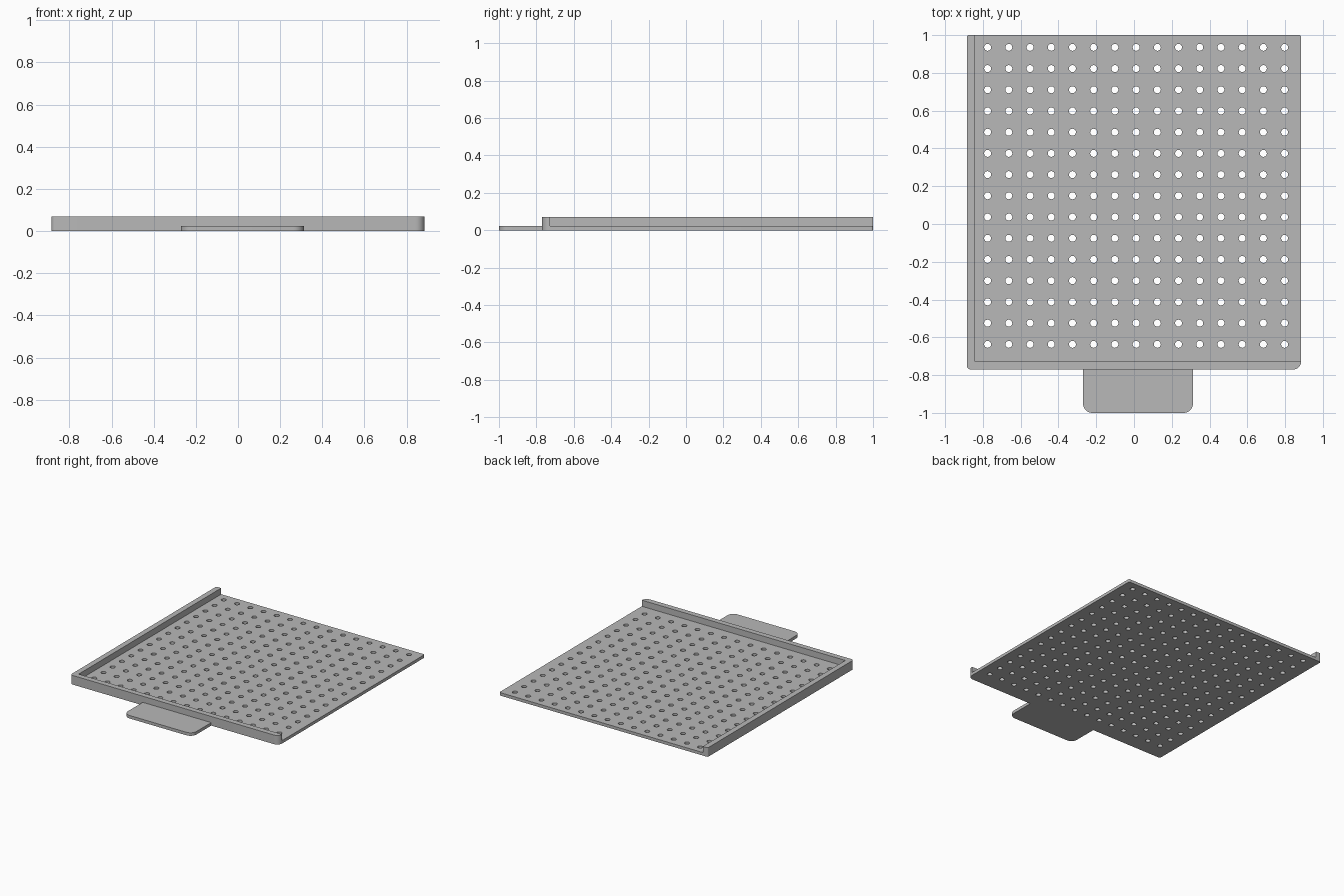
import bpy
import bmesh
from math import cos, sin, pi, radians
from mathutils import Vector

if "Cube" in bpy.data.objects:
    bpy.data.objects.remove(bpy.data.objects["Cube"], do_unlink=True)

GREY = (0.48, 0.48, 0.48, 1)
grey = bpy.data.materials.new("light grey plastic")
grey.use_nodes = True
grey.diffuse_color = GREY
grey.node_tree.nodes["Principled BSDF"].inputs["Base Color"].default_value = GREY

# Main dimensions
LEFT, RIGHT, FRONT, BACK = -0.885, 0.885, -0.77, 1.0
FLOOR, RIM, WALL = 0.023, 0.07, 0.042
PITCH, COUNT, HOLE_R = 0.1123, 15, 0.0185


def rounded(corners, steps=8):
    """Turn (x, y, radius) corners into an outline with rounded corners."""
    outline = []
    for i, (x, y, r) in enumerate(corners):
        p = Vector((x, y))
        if r == 0:
            outline.append(p)
            continue
        a = (Vector(corners[i - 1][:2]) - p).normalized() * r
        b = (Vector(corners[(i + 1) % len(corners)][:2]) - p).normalized() * r
        for k in range(steps + 1):
            t = k / steps * pi / 2
            outline.append(p + a * (1 - sin(t)) + b * (1 - cos(t)))
    return outline


def prism(name, outlines, z0, z1):
    """Extrude one or more closed outlines from z0 up to z1."""
    bm = bmesh.new()
    for outline in outlines:
        low = [bm.verts.new((p[0], p[1], z0)) for p in outline]
        high = [bm.verts.new((p[0], p[1], z1)) for p in outline]
        bm.faces.new(low[::-1])
        bm.faces.new(high)
        for i in range(len(low)):
            j = (i + 1) % len(low)
            bm.faces.new((low[i], low[j], high[j], high[i]))
    bmesh.ops.recalc_face_normals(bm, faces=bm.faces)
    mesh = bpy.data.meshes.new(name)
    bm.to_mesh(mesh)
    bm.free()
    mesh.materials.append(grey)
    obj = bpy.data.objects.new(name, mesh)
    bpy.context.collection.objects.link(obj)
    return obj


def activate(obj):
    bpy.ops.object.select_all(action="DESELECT")
    obj.select_set(True)
    bpy.context.view_layer.objects.active = obj


# Flat base plate
base = prism("base_plate", [rounded([
    (LEFT, FRONT, 0.02), (RIGHT, FRONT, WALL),
    (RIGHT, BACK, 0.01), (LEFT, BACK, 0.01)])], 0, FLOOR)

# Square grid of drain holes cut through the plate
circle = [(HOLE_R * cos(k * pi / 8), HOLE_R * sin(k * pi / 8)) for k in range(16)]
holes = [[(-0.775 + i * PITCH + cx, -0.637 + j * PITCH + cy) for cx, cy in circle]
         for i in range(COUNT) for j in range(COUNT)]
cutter = prism("hole_cutter", holes, -0.05, 0.1)
cutter.hide_render = True
cut = base.modifiers.new("holes", "BOOLEAN")
cut.operation = "DIFFERENCE"
cut.solver = "EXACT"
cut.object = cutter
activate(base)
bpy.ops.object.modifier_apply(modifier=cut.name)
bpy.data.objects.remove(cutter, do_unlink=True)

# Raised L-shaped rim along the front and one side
rim = prism("raised_rim", [rounded([
    (LEFT, FRONT, 0.02), (RIGHT, FRONT, WALL), (RIGHT, FRONT + WALL, 0),
    (LEFT + WALL, FRONT + WALL, 0), (LEFT + WALL, BACK, 0),
    (LEFT, BACK, 0.01)])], FLOOR, RIM)

# Pull tab at the front
tab = prism("pull_tab", [rounded([
    (-0.27, -1.0, 0.05), (0.312, -1.0, 0.05),
    (0.312, FRONT, 0), (-0.27, FRONT, 0)])], 0, FLOOR)

for part in (base, rim, tab):
    activate(part)
    bpy.ops.object.shade_smooth_by_angle(angle=radians(30))
